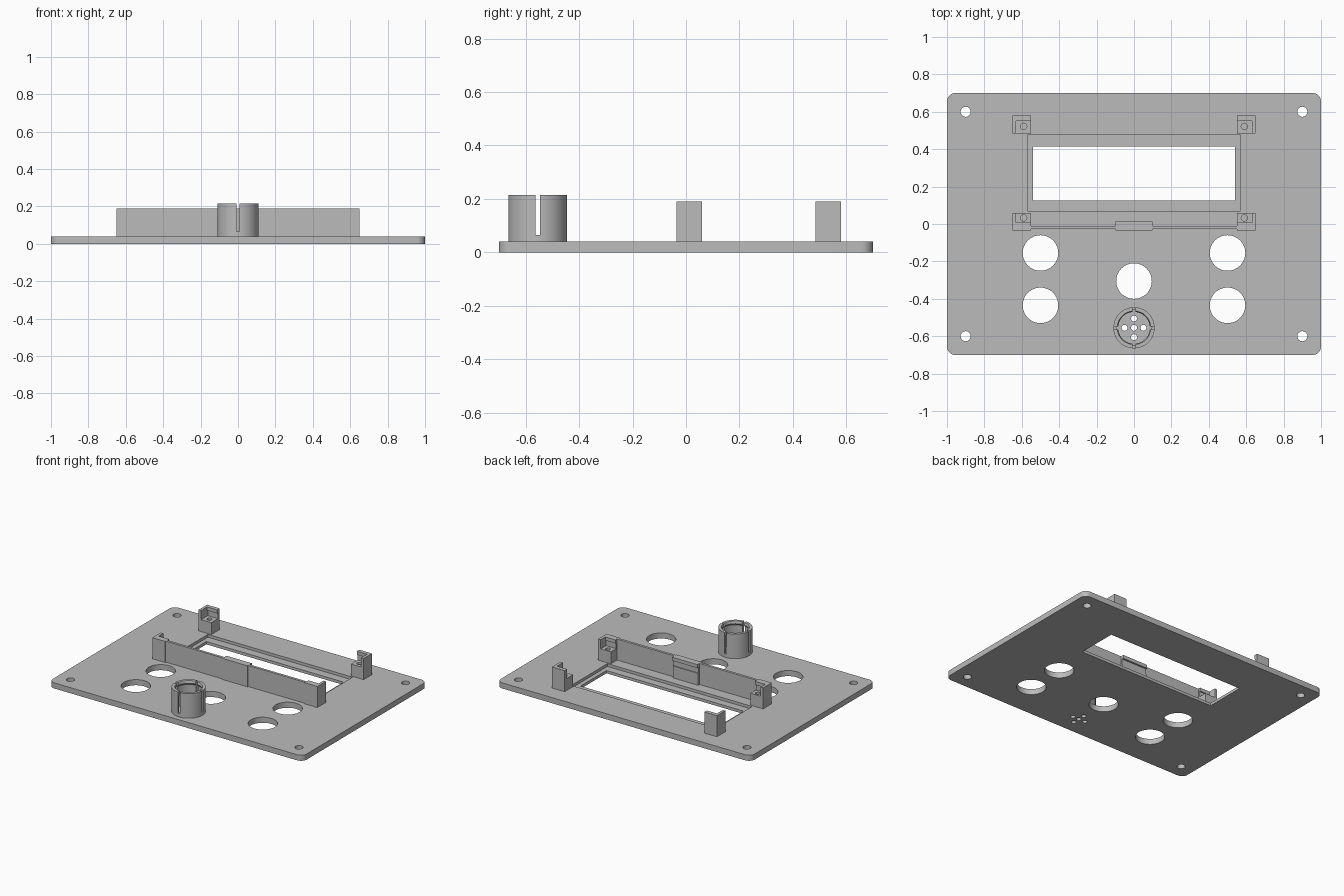
import bpy
import bmesh
from math import pi, cos, sin
from mathutils import Matrix

if "Cube" in bpy.data.objects:
    bpy.data.objects.remove(bpy.data.objects["Cube"])

grey = bpy.data.materials.new("plain_grey")
grey.use_nodes = True
colour = (0.5, 0.5, 0.5, 1)
grey.diffuse_color = colour
grey.node_tree.nodes["Principled BSDF"].inputs["Base Color"].default_value = colour

PLATE_TOP, POST_TOP, LEDGE, LIP = 0.04, 0.19, 0.125, 0.165


def add_box(bm, x, y, z):
    """Box between (low, high) pairs."""
    size = [b - a for a, b in (x, y, z)]
    mid = [(a + b) / 2 for a, b in (x, y, z)]
    bmesh.ops.create_cube(bm, size=1, matrix=Matrix.Translation(mid) @ Matrix.Diagonal((*size, 1)))


def add_cylinder(bm, x, y, radius, z, segments=48):
    bmesh.ops.create_cone(bm, cap_ends=True, segments=segments, radius1=radius, radius2=radius,
                          depth=z[1] - z[0], matrix=Matrix.Translation((x, y, sum(z) / 2)))


def finish(bm, name):
    bmesh.ops.recalc_face_normals(bm, faces=bm.faces)
    mesh = bpy.data.meshes.new(name)
    bm.to_mesh(mesh)
    bm.free()
    mesh.materials.append(grey)
    obj = bpy.data.objects.new(name, mesh)
    bpy.context.collection.objects.link(obj)
    return obj


def cut(obj, bm):
    """Subtract the shapes in bm, then discard the cutter."""
    cutter = finish(bm, "cutter")
    cutter.hide_render = True
    bpy.context.view_layer.objects.active = obj
    mod = obj.modifiers.new("cut", "BOOLEAN")
    mod.operation, mod.solver, mod.object = "DIFFERENCE", "EXACT", cutter
    bpy.ops.object.modifier_apply(modifier=mod.name)
    bpy.data.objects.remove(cutter)


def smooth(obj):
    bpy.ops.object.select_all(action="DESELECT")
    obj.select_set(True)
    bpy.context.view_layer.objects.active = obj
    bpy.ops.object.shade_smooth_by_angle(angle=pi / 6)


# Rounded panel
bm = bmesh.new()
add_box(bm, (-1, 1), (-0.7, 0.7), (0, PLATE_TOP))
corners = [e for e in bm.edges if abs(e.verts[0].co.z - e.verts[1].co.z) > 0.01]
bmesh.ops.bevel(bm, geom=corners, offset=0.045, segments=8, profile=0.5, affect="EDGES")
panel = finish(bm, "panel")

# Screen recess, then the window and every round hole
bm = bmesh.new()
add_box(bm, (-0.57, 0.57), (0.07, 0.475), (0.02, 0.1))
cut(panel, bm)
through = (-0.05, 0.1)
bm = bmesh.new()
add_box(bm, (-0.54, 0.54), (0.125, 0.415), through)
for side in (-1, 1):
    for y in (-0.6, 0.6):
        add_cylinder(bm, 0.9 * side, y, 0.027, through, 24)
    for y in (-0.155, -0.435):
        add_cylinder(bm, 0.5 * side, y, 0.095, through)
add_cylinder(bm, 0, -0.305, 0.095, through)
SOCKET_Y = -0.555
add_cylinder(bm, 0, SOCKET_Y, 0.016, through, 20)
for i in range(4):
    a = i * pi / 2
    add_cylinder(bm, 0.05 * cos(a), SOCKET_Y + 0.05 * sin(a), 0.016, through, 20)
cut(panel, bm)
smooth(panel)


# Corner posts: ledge with pilot hole, outer walls and a small retaining lip
def make_post(name, side, outer_y, inner_y, wall, hole_y):
    d = 1 if inner_y > outer_y else -1

    def span(a, b):
        return (min(a, b), max(a, b))

    bm = bmesh.new()
    add_box(bm, span(side * 0.55, side * 0.65), span(outer_y, inner_y), (PLATE_TOP, POST_TOP))
    post = finish(bm, name)
    face_y = outer_y + d * wall
    bm = bmesh.new()
    add_box(bm, span(side * 0.5, side * 0.63), span(face_y, inner_y + d * 0.05), (LEDGE, 0.3))
    cut(post, bm)
    bm = bmesh.new()
    add_cylinder(bm, side * 0.59, hole_y, 0.017, (0.06, 0.3), 20)
    cut(post, bm)
    smooth(post)
    bm = bmesh.new()
    add_box(bm, span(side * 0.55, side * 0.63), span(face_y, face_y + d * 0.008), (LIP, POST_TOP))
    finish(bm, name + "_lip")


for side, label in ((-1, "right"), (1, "left")):
    make_post("back_post_" + label, side, 0.58, 0.485, 0.02, 0.522)
    make_post("front_post_" + label, side, -0.035, 0.06, 0.035, 0.033)

# Long support wall between the front posts
bm = bmesh.new()
add_box(bm, (-0.55, 0.55), (-0.028, -0.01), (PLATE_TOP, POST_TOP))
finish(bm, "support_wall")

# Middle clip: thick back, lower pad and upper lip
bm = bmesh.new()
add_box(bm, (-0.1, 0.1), (-0.035, 0), (PLATE_TOP, POST_TOP))
add_box(bm, (-0.1, 0.1), (0, 0.006), (PLATE_TOP, LEDGE))
add_box(bm, (-0.1, 0.1), (0, 0.013), (LIP, POST_TOP))
finish(bm, "middle_clip")

# Round socket turned from a ring profile, with an inner snap lip
profile = [(0.11, PLATE_TOP), (0.11, 0.215), (0.09, 0.215), (0.085, 0.205),
           (0.085, 0.198), (0.095, 0.185), (0.095, PLATE_TOP)]
segments = 64
bm = bmesh.new()
rings = []
for i in range(segments):
    a = 2 * pi * i / segments
    rings.append([bm.verts.new((r * cos(a), SOCKET_Y + r * sin(a), z)) for r, z in profile])
for i, ring in enumerate(rings):
    following = rings[(i + 1) % segments]
    for j in range(len(profile)):
        k = (j + 1) % len(profile)
        bm.faces.new((ring[j], following[j], following[k], ring[k]))
socket = finish(bm, "round_socket")

# Four slots, cut one direction at a time
for half_x, half_y in ((0.2, 0.008), (0.008, 0.2)):
    bm = bmesh.new()
    add_box(bm, (-half_x, half_x), (SOCKET_Y - half_y, SOCKET_Y + half_y), (0.065, 0.3))
    cut(socket, bm)
smooth(socket)
